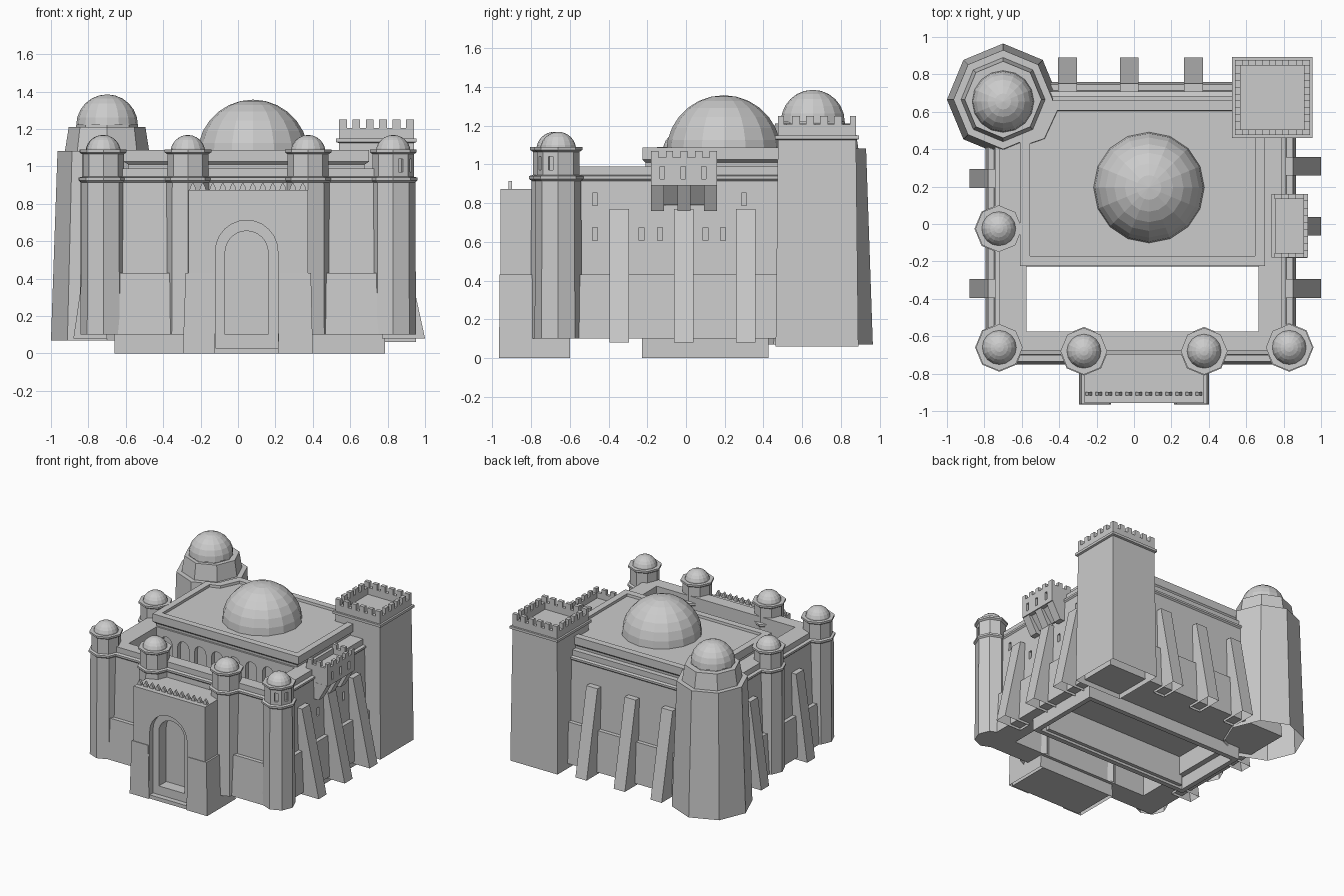
import bpy, bmesh
from math import sin, cos, pi, radians
from mathutils import Vector

if "Cube" in bpy.data.objects:
    bpy.data.objects.remove(bpy.data.objects["Cube"])


def mesh_object(name, bm, open_foot=False):
    bmesh.ops.recalc_face_normals(bm, faces=bm.faces)
    if open_foot:  # shell with no underside
        low = min(v.co.z for v in bm.verts) + 1e-4
        bmesh.ops.delete(bm, geom=[f for f in bm.faces if all(v.co.z < low for v in f.verts)], context='FACES')
    me = bpy.data.meshes.new(name)
    bm.to_mesh(me)
    bm.free()
    ob = bpy.data.objects.new(name, me)
    bpy.context.collection.objects.link(ob)
    return ob


def add_loft(bm, loops, ring=False):
    """Skin a stack of equal-length loops; cap the ends, or join them into a ring."""
    vs = [[bm.verts.new(p) for p in lp] for lp in loops]
    n = len(vs[0])
    pairs = list(zip(vs, vs[1:])) + ([(vs[-1], vs[0])] if ring else [])
    for a, b in pairs:
        for i in range(n):
            j = (i + 1) % n
            bm.faces.new((a[i], a[j], b[j], b[i]))
    if not ring:
        bm.faces.new(vs[0][::-1])
        bm.faces.new(vs[-1])


def loft(name, loops, ring=False, open_foot=False):
    bm = bmesh.new()
    add_loft(bm, loops, ring)
    return mesh_object(name, bm, open_foot)


def rect(x0, x1, y0, y1, z, o=0):
    return [(x0 - o, y0 - o, z), (x1 + o, y0 - o, z), (x1 + o, y1 + o, z), (x0 - o, y1 + o, z)]


def boxes(name, items):
    bm = bmesh.new()
    for x0, x1, y0, y1, z0, z1 in items:
        add_loft(bm, [rect(x0, x1, y0, y1, z0), rect(x0, x1, y0, y1, z1)])
    return mesh_object(name, bm)


def octagon(name, x, y, profile, open_foot=True):
    return loft(name, [[(x + r * cos(k * pi / 4), y + r * sin(k * pi / 4), z) for k in range(8)]
                       for r, z in profile], open_foot=open_foot)


def dome(name, x, y, z, r, seg=16, rings=6):
    bm = bmesh.new()
    bmesh.ops.create_uvsphere(bm, u_segments=seg, v_segments=rings * 2, radius=r)
    bmesh.ops.delete(bm, geom=[v for v in bm.verts if v.co.z < -0.001], context='VERTS')
    bmesh.ops.translate(bm, verts=bm.verts, vec=(x, y, z))
    return mesh_object(name, bm)


def arch_loops(cx, r, z0, spring, y0, y1, n=10):
    pts = [(cx + r, z0)] + [(cx + r * cos(pi * k / n), spring + r * sin(pi * k / n))
                            for k in range(n + 1)] + [(cx - r, z0)]
    return [[(x, y, z) for x, z in pts] for y in (y0, y1)]


def cut(target, cutter):
    cutter.hide_render = True
    cutter.hide_viewport = True
    m = target.modifiers.new("cut", 'BOOLEAN')
    m.operation = 'DIFFERENCE'
    m.solver = 'EXACT'
    m.object = cutter


# Curtain wall: battered foot, string course and parapet around an open middle
W = (-.72, .79, -.675, .685)
outer = [(.075, .1), (.06, .43), (.028, .43), (.014, .915), (.024, .925), (.024, .94), (0, .945), (0, .99)]
I = (-.575, .665, -.575, .42)
wall = loft("curtain_wall", [rect(*W, z, o) for o, z in outer] + [rect(*I, .99), rect(*I, .1)], ring=True)
wins = [(.785, .92, y - .013, y + .013, z - .033, z + .033)
        for y, z in [(-.47, .82), (-.12, .82), (.30, .82), (-.47, .64), (-.23, .64), (-.135, .64), (.1, .64), (.19, .64)]]
cut(wall, boxes("window_cutter", wins))

# Foundation of the hall: box with a hollow underside
F = (-.66, .785, -.228, .425)
loft("foundation", [rect(*F, .25, -.04), rect(*F, 0, -.04), rect(*F, 0), rect(*F, .125), rect(*F, .26, -.03)])

# Hall front with arcade facing the court, and flat roof deck behind
front = boxes("hall_front", [(-.6, .69, -.222, -.16, .02, .99)])
bm = bmesh.new()
for i in range(8):
    add_loft(bm, arch_loops(.045 + (i - 3.5) * .152, .05, .55, .88, -.3, -.185))
cut(front, mesh_object("arcade_cutter", bm))
boxes("roof_deck", [(-.65, .72, -.2, .65, .93, .985)])

# Raised hall roof with flared edge, low parapet and clipped back-left corner
plan = [(-.61, -.225), (.70, -.225), (.70, .66), (-.45, .66), (-.525, .49), (-.61, .46)]
loft("hall_roof", [[(.05 + (x - .05) * s, .215 + (y - .215) * t, z) for x, y in plan]
                   for s, t, z in [(.96, .96, .975), (.965, .965, 1.01), (1, 1, 1.025),
                                   (1, 1, 1.088), (.92, .88, 1.088), (.918, .875, 1.068)]])
dome("great_dome", .08, .195, 1.06, .297, 16, 7)

# Five slim octagonal towers with lantern and dome
SLIM = [(.122, .1), (.118, .915), (.13, .925), (.13, .94), (.11, .945), (.11, 1.065), (.125, 1.075), (.125, 1.09)]
for i, (x, y) in enumerate([(-.72, -.66), (-.268, -.68), (.375, -.68), (.83, -.66), (-.723, -.025)]):
    t = octagon(f"slim_tower_{i}", x, y, SLIM, open_foot=(i != 3))
    dome(f"slim_tower_dome_{i}", x, y, 1.075, .093, 16, 6)
    if i == 3:  # lantern slits on the corner tower
        for a in (-67.5, -22.5):
            d = Vector((cos(radians(a)), sin(radians(a)), 0))
            s = Vector((-d.y, d.x, 0)) * .013
            c = Vector((x, y, 0))
            base = [c + d * .085 - s, c + d * .14 - s, c + d * .14 + s, c + d * .085 + s]
            cut(t, loft(f"slit_cutter_{a}", [[p + Vector((0, 0, z)) for p in base] for z in (.97, 1.04)]))

# Great round-headed corner tower
octagon("great_tower", -.70, .665, [(.30, .07), (.265, 1.083), (.225, 1.083), (.205, 1.21)])
dome("great_tower_dome", -.70, .655, 1.22, .165, 16, 6)
octagon("great_tower_dome_base", -.70, .655, [(.165, 1.2), (.165, 1.222)])

# Square keep with battlements
K = (.54, .94, .475, .878)
loft("keep", [rect(*K, z, o) for o, z in
              [(.012, .06), (.0, 1.125), (.015, 1.13), (.015, 1.15), (0, 1.15), (0, 1.205), (-.03, 1.205), (-.03, 1.15)]],
     open_foot=True)
teeth = []
for i in range(6):
    x, y = .54 + i * .0716, .475 + i * .0722
    for y0 in (.475, .848):
        teeth.append((x, x + .042, y0, y0 + .03, 1.2, 1.25))
    if 0 < i < 5:
        for x0 in (.54, .91):
            teeth.append((x0, x0 + .03, y, y + .042, 1.2, 1.25))
boxes("keep_merlons", teeth)

# Projecting defence box on the right wall with brackets and battlements
B = (.735, .93, -.18, .16)
box = loft("wall_box", [rect(*B, z, o) for o, z in [(0, .89), (0, 1.035), (-.025, 1.035), (-.025, .99)]])
cut(box, boxes("wall_box_slit_cutter", [(.91, .96, y - .012, y + .012, .925, .99) for y in (-.122, -.015, .092)]))
m = [(.905, .93, -.18 + i * .0755, -.142 + i * .0755, 1.03, 1.07) for i in range(5)]
m += [(x, x + .04, y, y + .025, 1.03, 1.07) for x in (.75, .825) for y in (-.18, .135)]
boxes("wall_box_merlons", m)


def xz_prism(name, pts, y0, y1):
    return loft(name, [[(x, y, z) for x, z in pts] for y in (y0, y1)])


xz_prism("wall_box_underside", [(.78, .79), (.82, .79), (.90, .895), (.78, .895)], -.175, .155)
for i, y in enumerate((-.147, -.01, .127)):
    xz_prism(f"bracket_{i}", [(.78, .76), (.85, .76), (.925, .895), (.78, .895)], y - .034, y + .034)


# Sloping buttresses: position, outward direction, reach
def buttress(name, px, py, d, reach):
    d = Vector((d[0], d[1], 0))
    s = Vector((-d.y, d.x, 0)) * .05
    o = Vector((px, py, 0))
    prof = [(-.03, .08), (reach, .08), (.05, .77), (-.03, .77)]
    loft(name, [[o + d * a + s * k + Vector((0, 0, z)) for a, z in prof] for k in (-1, 1)], open_foot=True)


for i, y in enumerate((-.345, -.012, .308)):
    buttress(f"right_buttress_{i}", .80, y, (1, 0), .20)
for i, x in enumerate((-.355, -.025, .318)):
    buttress(f"back_buttress_{i}", x, .70, (0, 1), .19)
for i, y in enumerate((-.345, .243)):
    buttress(f"left_buttress_{i}", -.73, y, (-1, 0), .15)

# Gatehouse with stepped arched portal, corner piers and pointed cresting
gate = boxes("gatehouse", [(-.265, .375, -.957, -.60, 0, .873)])
cut(gate, loft("portal_cutter", arch_loops(.046, .167, .03, .545, -1.1, -.915, 12)))
cut(gate, loft("inner_portal_cutter", arch_loops(.046, .115, .10, .54, -1.1, -.82, 12)))
for name, x0, x1 in (("left", -.295, -.122), ("right", .213, .4)):
    loft(f"{name}_gate_pier", [rect(x0, x1, -.966, -.60, 0), rect(x0 + .015, x1 - .01, -.962, -.60, .43)],
         open_foot=True)
bm = bmesh.new()
for i in range(12):
    cx = -.242 + i * .0535
    pts = [(cx - .018, .87), (cx + .018, .87), (cx + .014, .89), (cx, .915), (cx - .014, .89)]
    add_loft(bm, [[(x, y, z) for x, z in pts] for y in (-.918, -.898)])
mesh_object("gate_cresting", bm)
